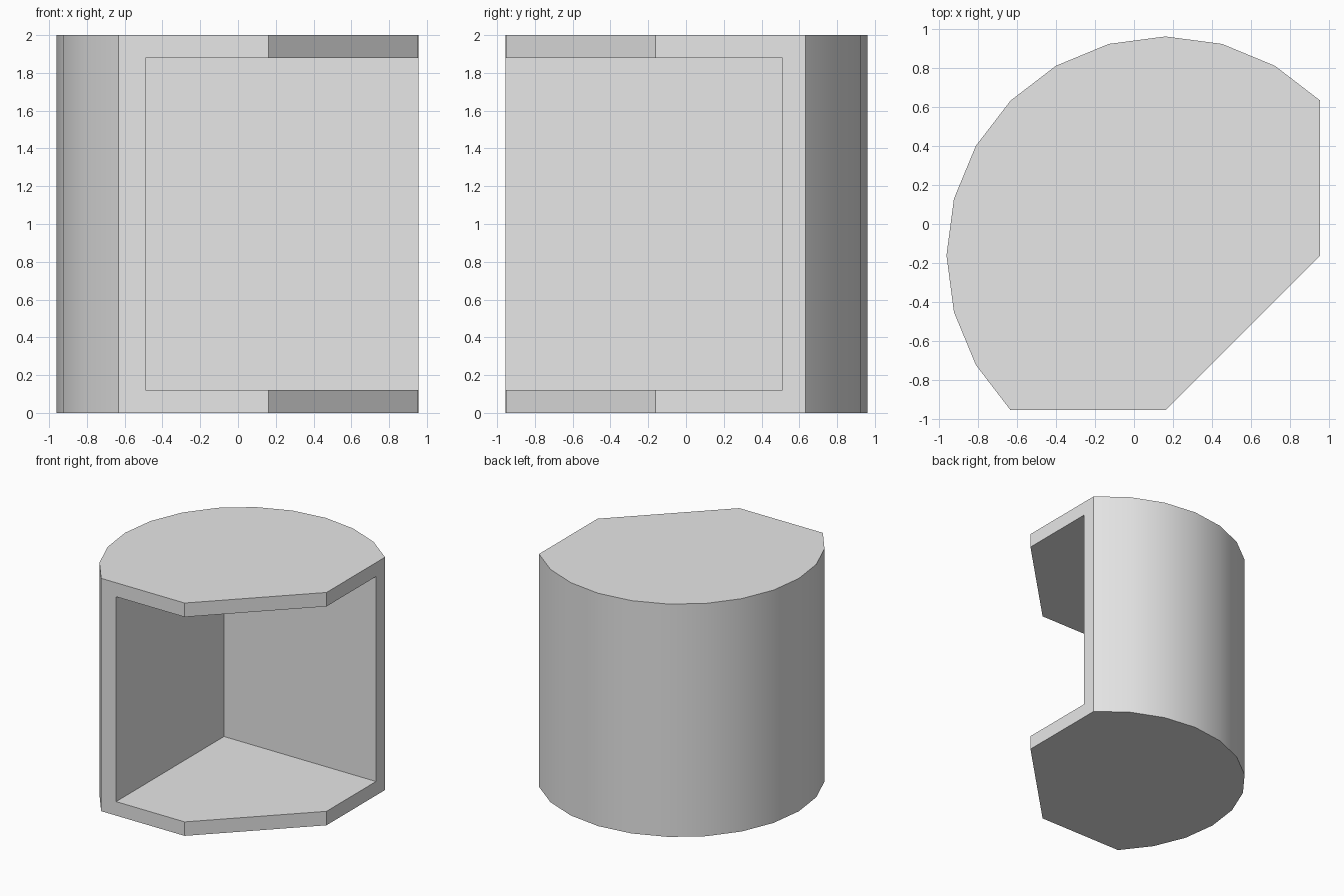
import bpy, bmesh
from math import sin, cos, radians

if "Cube" in bpy.data.objects:
    bpy.data.objects.remove(bpy.data.objects["Cube"], do_unlink=True)

HEIGHT = 2.0
PLATE = 0.12            # thickness of top and bottom plates
RADIUS = 1.122          # rounded back
CX, CY = 0.161, -0.161  # centre of the rounding
FLAT = 0.954            # open sides of the cabinet
INNER_X, INNER_Y = -0.49, 0.51

grey = bpy.data.materials.new("light_grey")
grey.use_nodes = True
colour = (0.8, 0.8, 0.8, 1)
grey.diffuse_color = colour
grey.node_tree.nodes["Principled BSDF"].inputs["Base Color"].default_value = colour


def prism(name, outline, low, high):
    """Extrude a flat outline from one height to another."""
    bm = bmesh.new()
    face = bm.faces.new([bm.verts.new((x, y, low)) for x, y in outline])
    up = bmesh.ops.extrude_face_region(bm, geom=[face])
    verts = [g for g in up["geom"] if isinstance(g, bmesh.types.BMVert)]
    bmesh.ops.translate(bm, verts=verts, vec=(0, 0, high - low))
    bmesh.ops.recalc_face_normals(bm, faces=bm.faces)
    mesh = bpy.data.meshes.new(name)
    bm.to_mesh(mesh)
    bm.free()
    mesh.materials.append(grey)
    obj = bpy.data.objects.new(name, mesh)
    bpy.context.collection.objects.link(obj)
    return obj


# Body: half-round back with a chamfered front corner
outline = [(CX + RADIUS * cos(radians(a)), CY + RADIUS * sin(radians(a)))
           for a in range(45, 226, 15)]
outline += [(CX, -FLAT), (FLAT, CY)]
body = prism("cabinet_body", outline, 0, HEIGHT)

# Square-cornered cavity, open on the two flat sides and the chamfer
far = FLAT + 0.5
cavity = prism("cavity_cutter",
               [(INNER_X, INNER_Y), (INNER_X, -far), (far, -far), (far, INNER_Y)],
               PLATE, HEIGHT - PLATE)
cavity.hide_render = True

cut = body.modifiers.new("cavity", 'BOOLEAN')
cut.operation = 'DIFFERENCE'
cut.solver = 'EXACT'
cut.object = cavity

bpy.ops.object.select_all(action='DESELECT')
body.select_set(True)
bpy.context.view_layer.objects.active = body
bpy.ops.object.modifier_apply(modifier=cut.name)
bpy.data.objects.remove(cavity, do_unlink=True)
bpy.ops.object.shade_smooth_by_angle(angle=radians(25))
